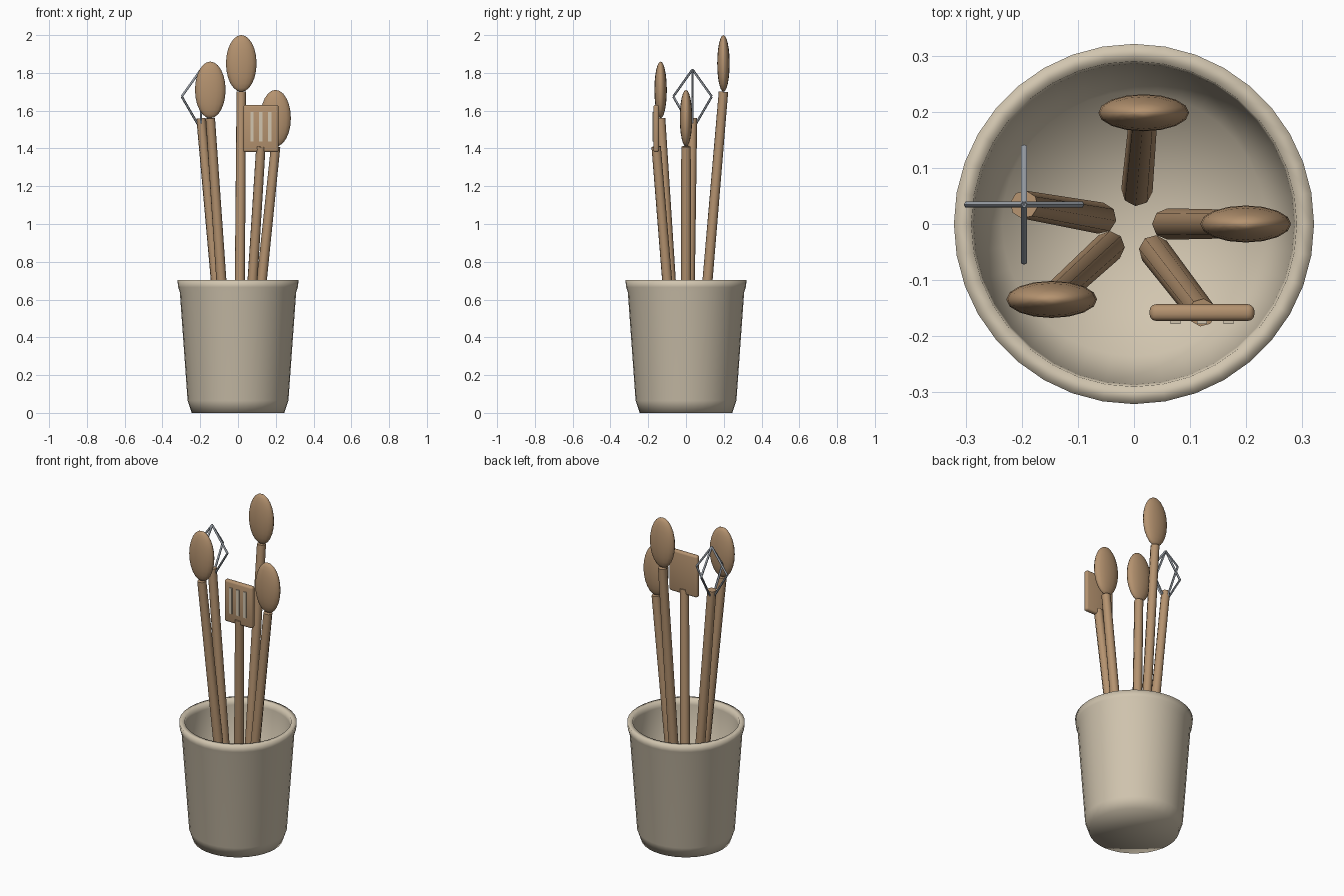
import bpy, bmesh, math
from mathutils import Vector, Matrix

cube = bpy.data.objects.get("Cube")
if cube:
    bpy.data.objects.remove(cube, do_unlink=True)


def material(name, rgb):
    m = bpy.data.materials.new(name)
    m.use_nodes = True
    m.diffuse_color = (*rgb, 1)
    m.node_tree.nodes["Principled BSDF"].inputs["Base Color"].default_value = (*rgb, 1)
    return m


STONEWARE = material("cream stoneware", (0.64, 0.56, 0.43))
WOOD = material("warm wood", (0.46, 0.29, 0.16))
STEEL = material("steel", (0.33, 0.36, 0.40))


def finish(name, bm, mat, angle=40):
    mesh = bpy.data.meshes.new(name)
    bmesh.ops.recalc_face_normals(bm, faces=bm.faces)
    bm.to_mesh(mesh)
    bm.free()
    mesh.materials.append(mat)
    obj = bpy.data.objects.new(name, mesh)
    bpy.context.collection.objects.link(obj)
    bpy.ops.object.select_all(action="DESELECT")
    obj.select_set(True)
    bpy.context.view_layer.objects.active = obj
    bpy.ops.object.shade_smooth_by_angle(angle=math.radians(angle))
    return obj


def add_rod(bm, start, end, r1, r2, sides):
    start, end = Vector(start), Vector(end)
    axis = end - start
    turn = axis.to_track_quat("Z", "Y").to_matrix().to_4x4()
    bmesh.ops.create_cone(bm, cap_ends=True, segments=sides, radius1=r1, radius2=r2,
                          depth=axis.length, matrix=Matrix.Translation((start + end) / 2) @ turn)


def box(name, centre, size, mat, bevel=0):
    bm = bmesh.new()
    bmesh.ops.create_cube(bm, size=1, matrix=Matrix.Translation(centre) @ Matrix.Diagonal((*size, 1)))
    if bevel:
        bmesh.ops.bevel(bm, geom=bm.edges[:], offset=bevel, segments=3, profile=0.5, affect="EDGES")
    return finish(name, bm, mat)


# Crock: turned profile with a chamfered foot, thick lip and hollow inside
def crock():
    profile = [(0, 0), (0.245, 0), (0.267, 0.065), (0.308, 0.64), (0.317, 0.665), (0.321, 0.704),
               (0.29, 0.704), (0.286, 0.67), (0.235, 0.05), (0, 0.05)]
    bm = bmesh.new()
    verts = [bm.verts.new((r, 0, z)) for r, z in profile]
    edges = [bm.edges.new(pair) for pair in zip(verts, verts[1:])]
    bmesh.ops.spin(bm, geom=verts + edges, cent=(0, 0, 0), axis=(0, 0, 1),
                   angle=math.tau, steps=36, use_duplicate=False)
    bmesh.ops.remove_doubles(bm, verts=bm.verts, dist=0.0005)
    finish("crock", bm, STONEWARE, 100)


# Handles lean outward, spread around the crock by the golden angle
def handle(name, index, top):
    a = math.radians(-137.5 * index)
    out = Vector((math.cos(a), math.sin(a), 0))
    tip = out * 0.199 + Vector((0, 0, top))
    bm = bmesh.new()
    add_rod(bm, out * 0.06 + Vector((0, 0, 0.06)), tip, 0.028, 0.025, 8)
    finish(name + "_handle", bm, WOOD, 50)
    return tip


def spoon(name, index, top):
    tip = handle(name, index, top)
    bm = bmesh.new()
    bmesh.ops.create_uvsphere(bm, u_segments=16, v_segments=12, radius=1,
                              matrix=Matrix.Translation(tip + Vector((0, 0, 0.15)))
                              @ Matrix.Diagonal((0.081, 0.033, 0.15, 1)))
    finish(name + "_bowl", bm, WOOD, 60)


# Spatula: rounded blade with three thin slot plates on its front
def spatula(index, top):
    tip = handle("spatula", index, top)
    mid = tip + Vector((0, 0, 0.095))
    box("spatula_blade", mid, (0.187, 0.03, 0.25), WOOD, 0.012)
    for i in (-1, 0, 1):
        box("spatula_slot", mid + Vector((i * 0.047, -0.0165, 0.01)), (0.018, 0.008, 0.155), STONEWARE)


# Whisk: four bent wires meeting at the tip
def whisk(index, top):
    tip = handle("whisk", index, top)
    bm = bmesh.new()
    for k in range(4):
        d = Vector((math.cos(k * math.pi / 2), math.sin(k * math.pi / 2), 0))
        base = tip + d * 0.012 + Vector((0, 0, -0.04))
        bend = tip + d * 0.102 + Vector((0, 0, 0.115))
        peak = tip + Vector((0, 0, 0.258))
        add_rod(bm, base, bend, 0.006, 0.006, 6)
        add_rod(bm, bend, peak, 0.006, 0.006, 6)
    finish("whisk_wires", bm, STEEL, 60)


crock()
spoon("right_spoon", 0, 1.41)
spoon("front_spoon", 1, 1.56)
spoon("back_spoon", 2, 1.70)
spatula(3, 1.41)
whisk(4, 1.56)
